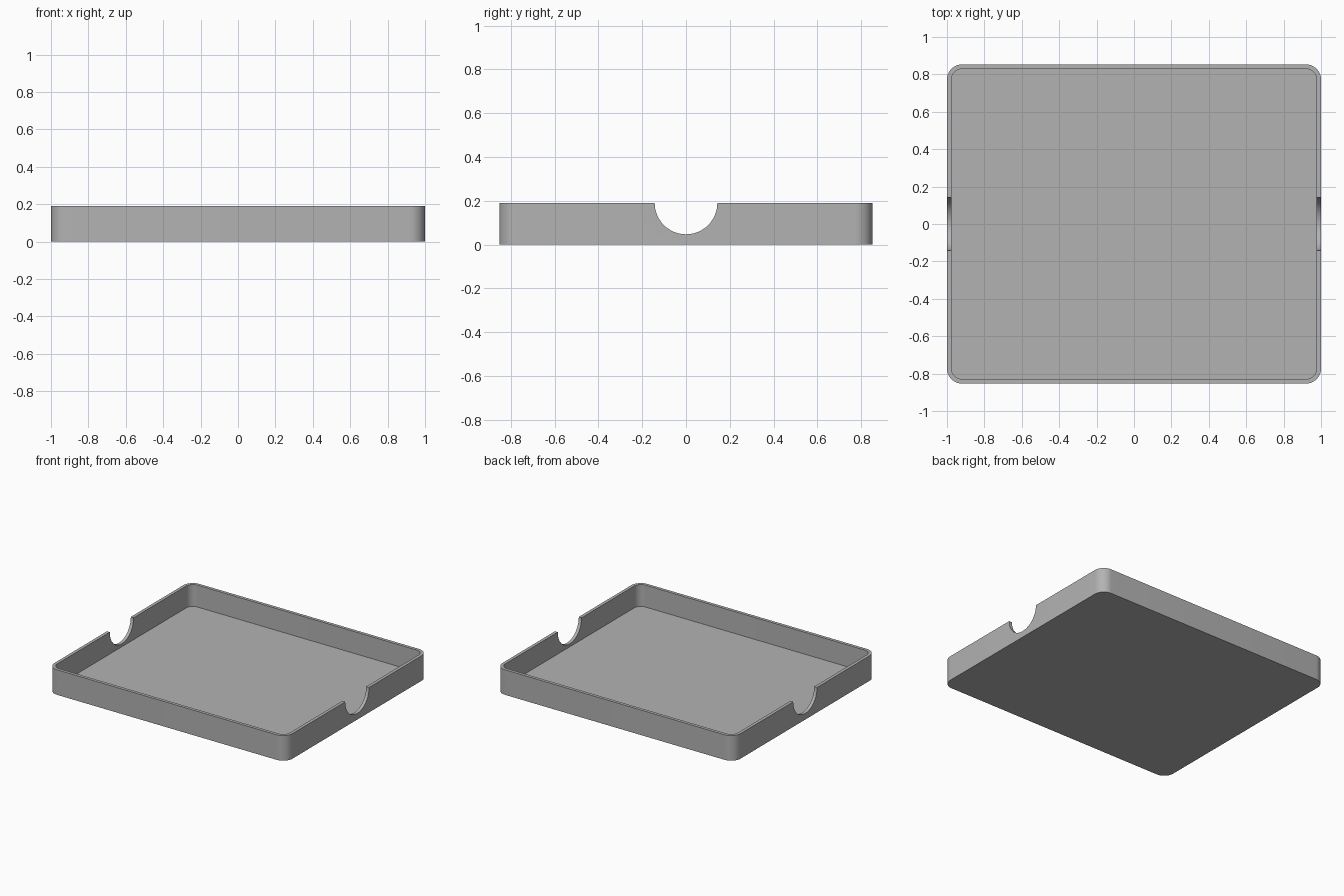
import bpy, bmesh
from math import cos, sin, pi, radians

if "Cube" in bpy.data.objects:
    bpy.data.objects.remove(bpy.data.objects["Cube"], do_unlink=True)

HALF_X, HALF_Y, HEIGHT = 1.0, 0.853, 0.19
WALL, FLOOR, CORNER = 0.024, 0.024, 0.08
NOTCH = 0.143

grey = bpy.data.materials.new("light_grey")
grey.use_nodes = True
colour = (0.45, 0.45, 0.45, 1)
grey.diffuse_color = colour
grey.node_tree.nodes["Principled BSDF"].inputs["Base Color"].default_value = colour


def prism(name, outline, offset):
    """Extrude a closed outline by an offset vector."""
    bm = bmesh.new()
    face = bm.faces.new([bm.verts.new(p) for p in outline])
    new = bmesh.ops.extrude_face_region(bm, geom=[face])["geom"]
    moved = [v for v in new if isinstance(v, bmesh.types.BMVert)]
    bmesh.ops.translate(bm, verts=moved, vec=offset)
    bmesh.ops.recalc_face_normals(bm, faces=bm.faces)
    mesh = bpy.data.meshes.new(name)
    bm.to_mesh(mesh)
    bm.free()
    mesh.materials.append(grey)
    obj = bpy.data.objects.new(name, mesh)
    bpy.context.collection.objects.link(obj)
    return obj


def rounded_rect(hx, hy, r, z, steps=12):
    points = []
    for q, (sx, sy) in enumerate([(1, 1), (-1, 1), (-1, -1), (1, -1)]):
        for i in range(steps + 1):
            a = (q + i / steps) * pi / 2
            points.append((sx * (hx - r) + r * cos(a), sy * (hy - r) + r * sin(a), z))
    return points


# Outer body
tray = prism("tray", rounded_rect(HALF_X, HALF_Y, CORNER, 0), (0, 0, HEIGHT))

# Hollow interior and the round finger notches through both side walls
cavity = prism("cavity_cutter",
               rounded_rect(HALF_X - WALL, HALF_Y - WALL, CORNER - WALL, FLOOR),
               (0, 0, HEIGHT))
circle = [(-1.2, NOTCH * cos(a * pi / 32), HEIGHT + NOTCH * sin(a * pi / 32)) for a in range(64)]
notches = prism("notch_cutter", circle, (2.4, 0, 0))

bpy.context.view_layer.objects.active = tray
for cutter in (cavity, notches):
    cutter.hide_render = True
    mod = tray.modifiers.new(cutter.name, "BOOLEAN")
    mod.operation, mod.solver, mod.object = "DIFFERENCE", "EXACT", cutter
    bpy.ops.object.modifier_apply(modifier=mod.name)
    bpy.data.objects.remove(cutter, do_unlink=True)

# Smooth round corners and notches, crisp rims
bpy.ops.object.select_all(action="DESELECT")
tray.select_set(True)
bpy.ops.object.shade_smooth_by_angle(angle=radians(30))
